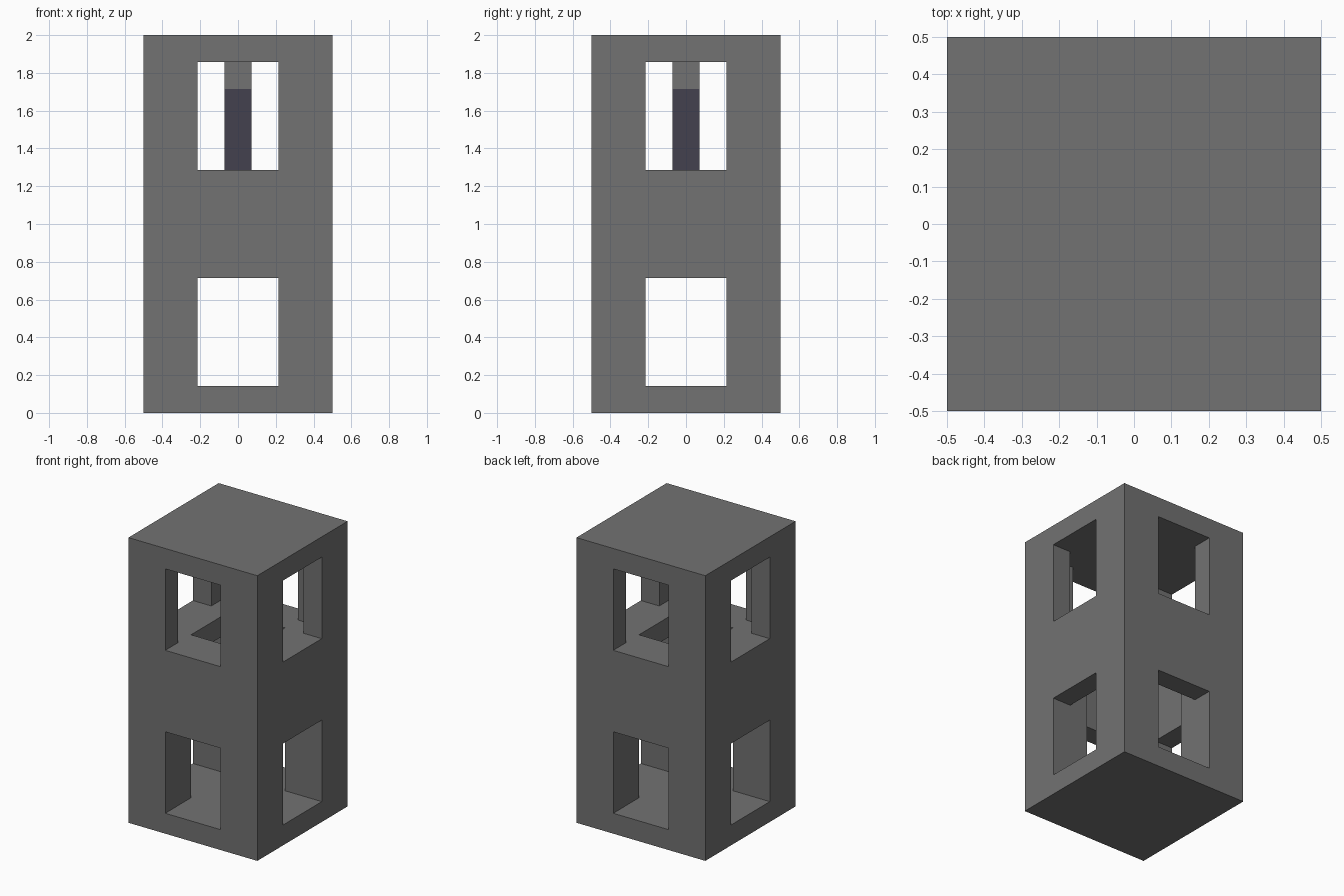
import bpy
import bmesh
from mathutils import Matrix, Vector

if "Cube" in bpy.data.objects:
    bpy.data.objects.remove(bpy.data.objects["Cube"], do_unlink=True)

U = 1 / 7  # building module: the tower is 7 x 7 x 14 modules


def material(name, rgb):
    mat = bpy.data.materials.new(name)
    mat.use_nodes = True
    mat.diffuse_color = (*rgb, 1)
    mat.node_tree.nodes["Principled BSDF"].inputs["Base Color"].default_value = (*rgb, 1)
    return mat


def block(name, half_x, half_y, bottom, top, mat):
    """Centred box with sizes in modules."""
    bm = bmesh.new()
    size = Vector((2 * half_x, 2 * half_y, top - bottom)) * U
    centre = Vector((0, 0, (top + bottom) / 2 * U))
    bmesh.ops.create_cube(bm, size=1, matrix=Matrix.Translation(centre) @ Matrix.Diagonal(size).to_4x4())
    mesh = bpy.data.meshes.new(name)
    bm.to_mesh(mesh)
    bm.free()
    mesh.materials.append(mat)
    obj = bpy.data.objects.new(name, mesh)
    bpy.context.collection.objects.link(obj)
    return obj


stone = material("grey_stone", (0.168, 0.168, 0.168))
dark = material("dark_violet_metal", (0.056, 0.053, 0.078))

tower = block("tower", 3.5, 3.5, 0, 14, stone)


def carve(half_x, half_y, bottom, top):
    cutter = block("cutter", half_x, half_y, bottom, top, stone)
    cutter.hide_render = True
    mod = tower.modifiers.new("carve", "BOOLEAN")
    mod.operation = "DIFFERENCE"
    mod.solver = "EXACT"
    mod.object = cutter
    graph = bpy.context.evaluated_depsgraph_get()
    result = bpy.data.meshes.new_from_object(tower.evaluated_get(graph))
    tower.modifiers.clear()
    tower.data = result
    bpy.data.objects.remove(cutter, do_unlink=True)


# Upper chamber, and the shaft through its floor
carve(2.5, 2.5, 9, 13)
carve(1.5, 1.5, 7.5, 9.5)

# Cross-shaped lower chamber and the openings on all four sides
for long_x in (True, False):
    for reach, bottom, top in ((2.5, 1, 8), (4, 1, 5), (4, 9, 13)):
        hx, hy = (reach, 1.5) if long_x else (1.5, reach)
        carve(hx, hy, bottom, top)

# Merge flat regions left by the carving
bm = bmesh.new()
bm.from_mesh(tower.data)
bmesh.ops.remove_doubles(bm, verts=bm.verts, dist=0.0005)
bmesh.ops.dissolve_limit(bm, angle_limit=0.01, verts=bm.verts, edges=bm.edges)
bm.to_mesh(tower.data)
bm.free()
tower.data.name = "tower"

# Hanging post under the roof
block("hanger", 0.5, 0.5, 12, 13, stone)
block("hanging_bar", 0.5, 0.5, 8, 12, dark)
